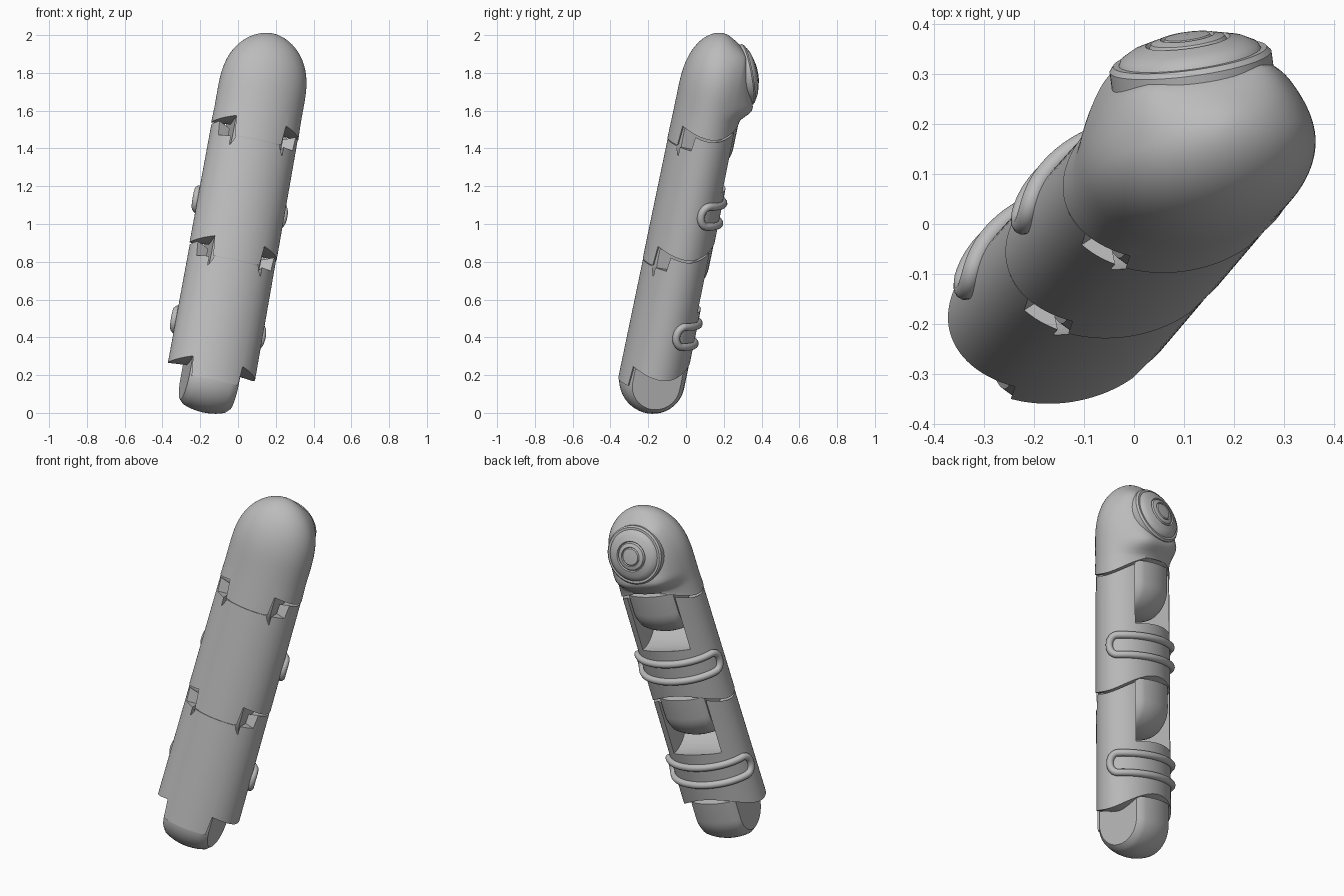
import bpy, bmesh, math
from mathutils import Matrix, Vector

cube = bpy.data.objects.get("Cube")
if cube:
    bpy.data.objects.remove(cube, do_unlink=True)

grey = bpy.data.materials.new("plain grey")
grey.use_nodes = True
grey.diffuse_color = (0.5, 0.5, 0.5, 1)
grey.node_tree.nodes["Principled BSDF"].inputs["Base Color"].default_value = grey.diffuse_color

# Leaning frame of the finger: u across, v towards the pad, w along its length
w = Vector((0.18, 0.205, 1)).normalized()
v = Vector((-0.17, 0.98, 0))
v = (v - v.dot(w) * w).normalized()
u = v.cross(w)
FRAME = Matrix.Translation((0, -0.01, 1)) @ Matrix((u, v, w)).transposed().to_4x4()

RX, RY, SIDES = 0.234, 0.173, 128
JOINTS = [-0.86, -0.2, 0.46]
TIP_TOP = 1.045
TONGUE = 0.135


def add_object(name, bm, smooth=True):
    bmesh.ops.recalc_face_normals(bm, faces=bm.faces)
    mesh = bpy.data.meshes.new(name)
    bm.to_mesh(mesh)
    bm.free()
    ob = bpy.data.objects.new(name, mesh)
    bpy.context.collection.objects.link(ob)
    ob.matrix_world = FRAME
    ob.data.materials.append(grey)
    if smooth:
        bpy.ops.object.select_all(action="DESELECT")
        ob.select_set(True)
        bpy.context.view_layer.objects.active = ob
        bpy.ops.object.shade_smooth_by_angle(angle=math.radians(35))
    return ob


def loft(name, rings, start=None, end=None):
    """Skin closed rings of points; ends are fans to a point, or flat faces."""
    bm = bmesh.new()
    rows = [[bm.verts.new(p) for p in ring] for ring in rings]
    n = len(rows[0])
    for a, b in zip(rows, rows[1:]):
        for i in range(n):
            j = (i + 1) % n
            bm.faces.new((a[i], a[j], b[j], b[i]))
    for row, tip in ((rows[0], start), (rows[-1], end)):
        if tip is None:
            bm.faces.new(row)
        else:
            c = bm.verts.new(tip)
            for i in range(n):
                bm.faces.new((row[i], row[(i + 1) % n], c))
    return add_object(name, bm)


def oval(i, scale=1.0):
    a = 2 * math.pi * (i + 0.5) / SIDES
    return RX * scale * math.cos(a), RY * scale * math.sin(a)


def wing_edge(y):
    """Curved edge at the sides of a joint, higher at the back."""
    return 0.05 + (3.2 if y > 0 else 1.6) * y * y


def skirt(joint, x, y):
    """Lower rim: a front plate hangs below the two side wings."""
    return joint + (-0.025 if y < 0 and abs(x) < 0.13 else wing_edge(y))


def collar(joint, x, y):
    """Upper rim, dropped at the front to leave the hinge notches."""
    return joint + (-0.03 if y < -0.085 else wing_edge(y) - 0.012)


def smoothstep(a, b, t):
    t = min(max((t - a) / (b - a), 0), 1)
    return t * t * (3 - 2 * t)


def make_segment(name, low, high):
    rings = []
    for k in range(5):
        f, scale = k / 4, 1.012 - 0.012 * k / 4
        ring = []
        for i in range(SIDES):
            x, y = oval(i, scale)
            ring.append((x, y, skirt(low, x, y) * (1 - f) + collar(high, x, y) * f))
        rings.append(ring)
    body = loft(name, rings, (0, 0, low + 0.07), (0, 0, high - 0.03))

    # Rounded slot that receives the tongue of the next segment
    bm = bmesh.new()
    turn = Matrix.Translation((0, 0.09, high)) @ Matrix.Rotation(math.pi / 2, 4, "Y")
    bmesh.ops.create_cone(bm, cap_ends=True, segments=64, radius1=0.24, radius2=0.24,
                          depth=0.29, matrix=turn)
    cutter = add_object(name + "_slot_cutter", bm, False)
    cutter.hide_render = True
    cutter.hide_set(True)
    cut = body.modifiers.new("slot", "BOOLEAN")
    cut.operation, cut.object, cut.solver = "DIFFERENCE", cutter, "EXACT"
    bpy.context.view_layer.objects.active = body
    bpy.ops.object.modifier_apply(modifier=cut.name)
    bpy.data.objects.remove(cutter, do_unlink=True)


def make_tongue(name, joint):
    """Barrel-ended hinge tongue, skinned from side to side."""
    rings = []
    for k in range(13):
        x = TONGUE * (k / 6 - 1)
        r = 0.172 * math.sqrt(1 - (x / RX) ** 2)
        r -= 0.012 * (abs(k - 6) == 6)
        arc = [math.pi * (1 + i / 24) for i in range(25)]
        ring = [(x, r * math.cos(a), joint + r * math.sin(a)) for a in arc]
        rings.append(ring + [(x, r, joint + 0.12), (x, -r, joint + 0.12)])
    loft(name, rings)


def make_loop(name, height):
    """Raised closed loop wrapped around the back."""
    points, half = [], 0.055
    mid, reach, end = math.pi / 2, math.radians(66), math.radians(14)
    path = []
    for k in range(25):
        path.append((mid - reach + 2 * reach * k / 24, -half))
    for k in range(1, 12):
        a = -math.pi / 2 + math.pi * k / 12
        path.append((mid + reach + end * math.cos(a), half * math.sin(a)))
    path += [(2 * mid - a, -h) for a, h in path]
    curve = bpy.data.curves.new(name, "CURVE")
    curve.dimensions = "3D"
    curve.bevel_depth, curve.bevel_resolution = 0.02, 4
    line = curve.splines.new("POLY")
    line.points.add(len(path) - 1)
    line.use_cyclic_u = True
    for p, (a, h) in zip(line.points, path):
        p.co = (RX * 1.04 * math.cos(a), RY * 1.04 * math.sin(a), height + h, 1)
    line.use_smooth = True
    curve.materials.append(grey)
    ob = bpy.data.objects.new(name, curve)
    bpy.context.collection.objects.link(ob)
    ob.matrix_world = FRAME


def make_tip(low):
    """Domed fingertip whose back swells into a flat sloping pad."""
    base, rings, steps = 0.6, [], 36
    for k in range(steps):
        t = base + (TIP_TOP - base) * math.sin(math.pi / 2 * k / steps)
        f = max(0, (t - 0.7) / (TIP_TOP - 0.7))
        scale = (1 - f ** 2.6) ** 0.55
        swell = smoothstep(0.6, 0.7, t) * (1 - smoothstep(0.95, 1.03, t))
        ring = []
        for i in range(SIDES):
            x, y = oval(i, scale)
            if y > 0:
                pad = 0.222 - 0.36 * (t - 0.7)
                y += (pad - y) * swell * math.exp(-(x / 0.175) ** 4) * min(1, y / 0.08)
            ring.append((x, y, t))
        rings.append(ring)
    rim = []
    for i in range(SIDES):
        x, y = oval(i, 1.012)
        rim.append((x, y, skirt(low, x, y)))
    loft("fingertip", [rim] + rings, (0, 0, low + 0.07), (0, 0, TIP_TOP))


def make_button():
    """Stepped round button on the pad."""
    profile = [(0.163, -0.05), (0.163, 0), (0.155, 0.01), (0.143, 0.01), (0.138, 0.02),
               (0.115, 0.033), (0.085, 0.042), (0.08, 0.034), (0.074, 0.045),
               (0.054, 0.051), (0.05, 0.044), (0.045, 0.052)]
    tilt = Matrix.Translation((0, 0.172, 0.85)) @ Matrix.Rotation(math.radians(-70), 4, "X")
    rings = []
    for r, h in profile:
        ring = []
        for i in range(64):
            a = 2 * math.pi * i / 64
            ring.append(tilt @ Vector((r * math.cos(a), r * math.sin(a), h)))
        rings.append(ring)
    loft("pad_button", rings, None, tilt @ Vector((0, 0, 0.056)))


# Assemble the finger from base to tip
make_segment("lower_segment", JOINTS[0], JOINTS[1])
make_segment("middle_segment", JOINTS[1], JOINTS[2])
make_tip(JOINTS[2])
make_button()
for part, joint in zip(("lower", "middle", "tip"), JOINTS):
    make_tongue(part + "_tongue", joint)
make_loop("lower_loop", -0.56)
make_loop("middle_loop", 0.1)
